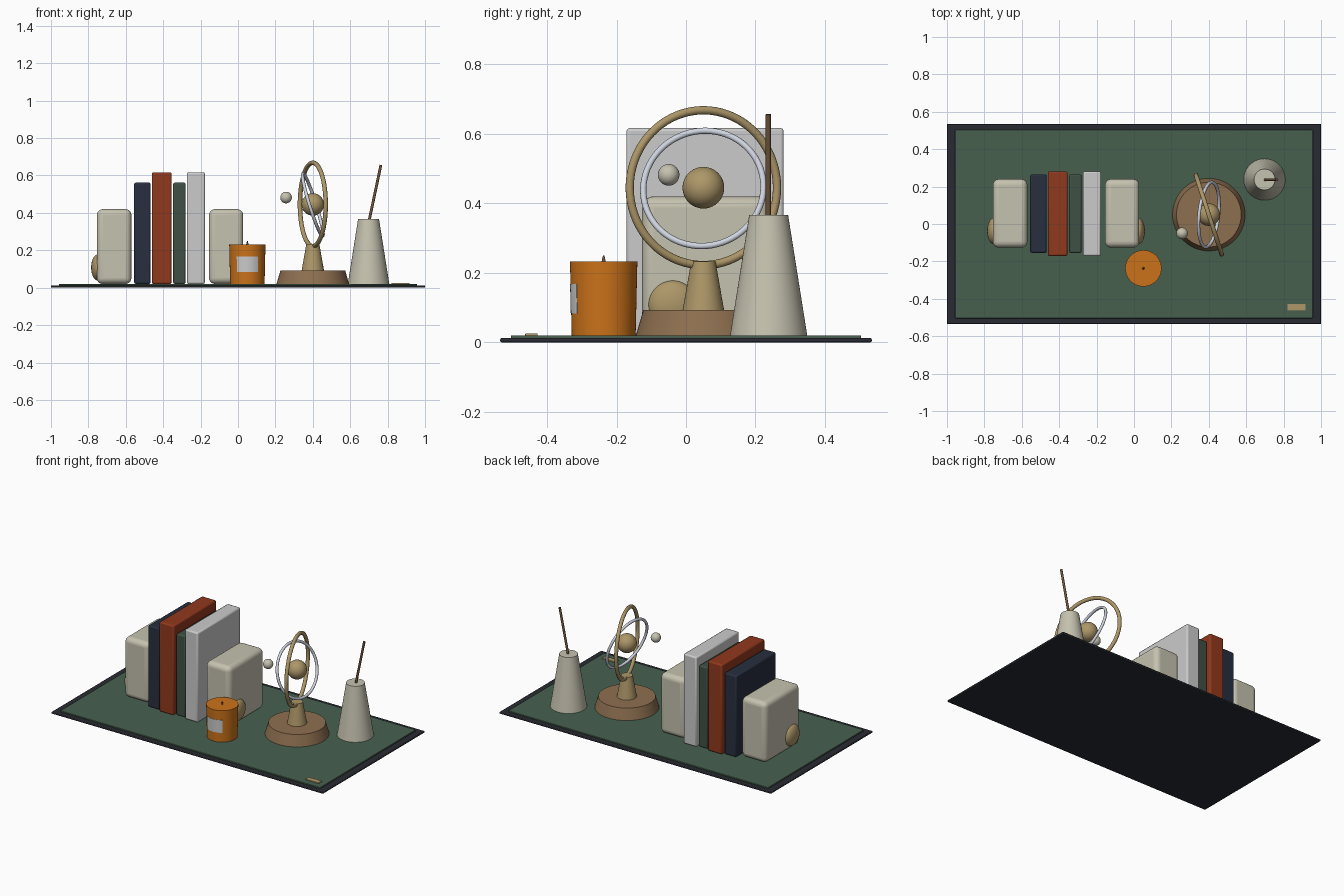
import bpy, bmesh, math
from mathutils import Vector

if "Cube" in bpy.data.objects:
    bpy.data.objects.remove(bpy.data.objects["Cube"])


def material(name, rgb):
    m = bpy.data.materials.new(name)
    m.diffuse_color = (*rgb, 1)
    m.use_nodes = True
    m.node_tree.nodes["Principled BSDF"].inputs["Base Color"].default_value = m.diffuse_color
    return m


NAVY = material("navy", (0.02, 0.028, 0.05))
EDGE = material("dark_edge", (0.022, 0.024, 0.032))
FELT = material("felt_green", (0.063, 0.117, 0.078))
STONE = material("stone", (0.56, 0.54, 0.43))
BRASS = material("brass", (0.42, 0.31, 0.14))
RED = material("rust_red", (0.28, 0.04, 0.012))
GREEN = material("dark_green", (0.05, 0.08, 0.06))
PALE = material("pale_grey", (0.56, 0.54, 0.54))
WOOD = material("wood", (0.27, 0.16, 0.08))
PEN = material("pen_brown", (0.16, 0.09, 0.045))
ORANGE = material("orange_wax", (0.6, 0.17, 0.01))
SILVER = material("silver", (0.62, 0.66, 0.74))


def finish(name, mat):
    ob = bpy.context.object
    ob.name = name
    ob.data.materials.append(mat)
    bpy.ops.object.shade_smooth_by_angle(angle=math.radians(35))
    return ob


# box given by its extents, with bevelled edges
def box(name, x, y, z, mat, bevel=0.0, segments=2):
    lo, hi = Vector((x[0], y[0], z[0])), Vector((x[1], y[1], z[1]))
    bpy.ops.mesh.primitive_cube_add(size=1, location=(lo + hi) / 2)
    bpy.context.object.scale = hi - lo
    bpy.ops.object.transform_apply(location=False, rotation=False, scale=True)
    ob = finish(name, mat)
    if bevel:
        mod = ob.modifiers.new("bevel", "BEVEL")
        mod.width = bevel
        mod.segments = segments
    return ob


# upright tapered cylinder between two heights
def taper(name, xy, z0, z1, r0, r1, mat):
    bpy.ops.mesh.primitive_cone_add(vertices=64, radius1=r0, radius2=r1, depth=z1 - z0,
                                    location=(*xy, (z0 + z1) / 2))
    return finish(name, mat)


def ball(name, loc, r, mat, scale=(1, 1, 1)):
    bpy.ops.mesh.primitive_uv_sphere_add(segments=40, ring_count=20, radius=r, location=loc)
    bpy.context.object.scale = scale
    return finish(name, mat)


def ring(name, loc, normal, major, minor, mat):
    bpy.ops.mesh.primitive_torus_add(major_segments=72, minor_segments=14, location=loc,
                                     rotation=Vector(normal).to_track_quat('Z', 'Y').to_euler(),
                                     major_radius=major, minor_radius=minor)
    return finish(name, mat)


# desk mat with felt top and small tag
box("mat_border", (-1, 1), (-0.535, 0.535), (0, 0.012), EDGE, 0.004)
box("mat_felt", (-0.957, 0.957), (-0.504, 0.504), (0.008, 0.02), FELT, 0.003)
box("mat_tag", (0.82, 0.918), (-0.463, -0.427), (0.018, 0.025), BRASS, 0.002)

# bookends with flattened knobs on the outer faces
for side, x0, x1, kx in (("left", -0.755, -0.57, -0.75), ("right", -0.155, 0.028, 0.023)):
    box(side + "_bookend", (x0, x1), (-0.126, 0.24), (0.02, 0.42), STONE, 0.032, 5)
    ball(side + "_bookend_knob", (kx, -0.038, 0.108), 0.07, BRASS, (0.5, 1, 1))

# books
for i, (x0, x1, deep, top, mat) in enumerate((
        (-0.555, -0.467, 0.21, 0.562, NAVY), (-0.461, -0.355, 0.226, 0.617, RED),
        (-0.347, -0.28, 0.21, 0.562, GREEN), (-0.273, -0.177, 0.226, 0.617, PALE))):
    box(f"book_{i + 1}", (x0, x1), (0.055 - deep, 0.055 + deep), (0.02, top), mat, 0.009)

# candle with wick
CX, CY = 0.05, -0.237
taper("candle", (CX, CY), 0.02, 0.232, 0.092, 0.097, ORANGE)
taper("candle_wick", (CX, CY), 0.228, 0.25, 0.007, 0.002, PEN)

# curved label following the candle wall
bm = bmesh.new()
rows = []
for z, r in ((0.083, 0.0948), (0.168, 0.0968)):
    rows.append([bm.verts.new((CX + r * math.sin(a), CY - r * math.cos(a), z))
                 for a in (math.radians(-36 + 6 * i) for i in range(13))])
for i in range(12):
    bm.faces.new((rows[0][i], rows[0][i + 1], rows[1][i + 1], rows[1][i]))
mesh = bpy.data.meshes.new("candle_label")
bm.to_mesh(mesh)
bm.free()
label = bpy.data.objects.new("candle_label", mesh)
bpy.context.collection.objects.link(label)
mesh.materials.append(PALE)
mod = label.modifiers.new("thickness", "SOLIDIFY")
mod.thickness = 0.003

# armillary globe: base, stem, rings, planet and moon
OX, OY, OZ = 0.4, 0.05, 0.445
taper("globe_base", (OX, OY), 0.02, 0.093, 0.194, 0.173, WOOD)
taper("globe_stem", (OX, OY), 0.085, 0.233, 0.061, 0.035, BRASS)
t = math.radians(18)
ring("outer_ring", (OX, OY, OZ), (math.cos(t), math.sin(t), 0), 0.223, 0.012, BRASS)
ring("inner_ring", (OX, OY, 0.443), (0.949, -0.1, 0.3), 0.174, 0.009, SILVER)
ball("planet", (OX, OY, OZ), 0.06, BRASS)
ball("moon", (0.257, -0.05, 0.482), 0.031, STONE)

# conical pen holder with leaning pen
taper("pen_holder", (0.698, 0.238), 0.02, 0.367, 0.111, 0.056, STONE)
a, b = Vector((0.695, 0.237, 0.33)), Vector((0.764, 0.237, 0.656))
bpy.ops.mesh.primitive_cylinder_add(vertices=24, radius=0.0075, depth=(b - a).length, location=(a + b) / 2,
                                    rotation=(b - a).to_track_quat('Z', 'Y').to_euler())
finish("pen", PEN)
